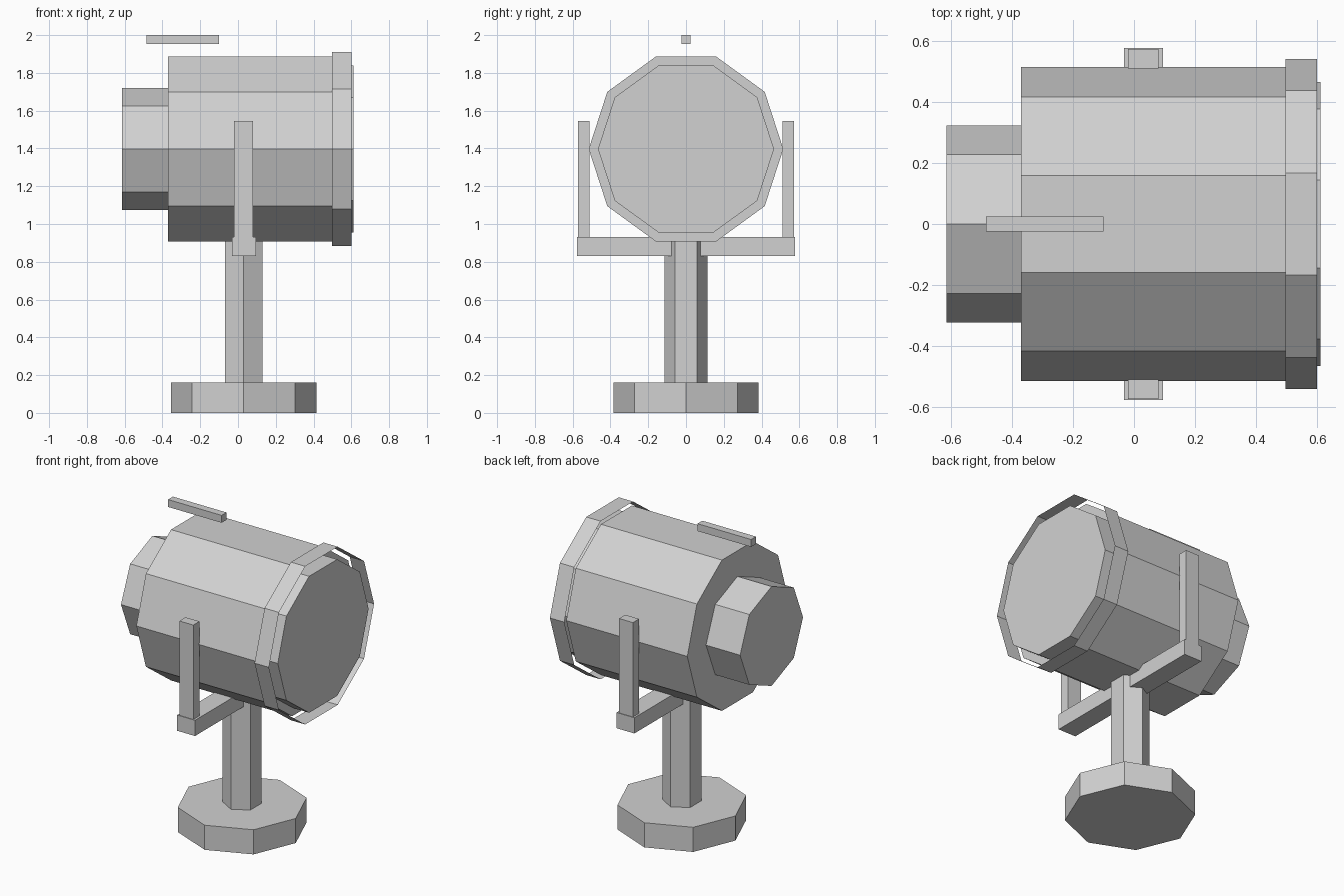
import bpy
import bmesh
from math import radians
from mathutils import Matrix, Vector

cube = bpy.data.objects.get("Cube")
if cube:
    bpy.data.objects.remove(cube, do_unlink=True)

GREY = (0.64, 0.64, 0.64, 1.0)
metal = bpy.data.materials.new("light grey metal")
metal.use_nodes = True
metal.diffuse_color = GREY
metal.node_tree.nodes["Principled BSDF"].inputs["Base Color"].default_value = GREY


def finish(name, bm):
    bmesh.ops.recalc_face_normals(bm, faces=bm.faces)
    mesh = bpy.data.meshes.new(name)
    bm.to_mesh(mesh)
    bm.free()
    mesh.materials.append(metal)
    obj = bpy.data.objects.new(name, mesh)
    bpy.context.collection.objects.link(obj)
    return obj


def box(name, low, high):
    low, high = Vector(low), Vector(high)
    bm = bmesh.new()
    bmesh.ops.create_cube(bm, size=1)
    bmesh.ops.scale(bm, vec=high - low, verts=bm.verts)
    bmesh.ops.translate(bm, vec=(low + high) / 2, verts=bm.verts)
    return finish(name, bm)


def prism(name, sides, radius, start, end, along_x=False, capped=True):
    """Regular prism between two points, with a corner on the y axis."""
    start, end = Vector(start), Vector(end)
    bm = bmesh.new()
    bmesh.ops.create_cone(bm, cap_ends=capped, segments=sides, radius1=radius,
                          radius2=radius, depth=(end - start).length)
    turn = Matrix.Rotation(radians(90), 4, "Y") if along_x else Matrix()
    bmesh.ops.transform(bm, verts=bm.verts,
                        matrix=Matrix.Translation((start + end) / 2) @ turn)
    return finish(name, bm)


# Stand
STAND_X = 0.03
prism("base", 8, 0.385, (STAND_X, 0, 0), (STAND_X, 0, 0.16))
prism("post", 6, 0.115, (STAND_X, 0, 0.16), (STAND_X, 0, 0.92))

# Yoke
box("yoke_crossbar", (-0.033, -0.577, 0.83), (0.095, 0.577, 0.932))
for name, side in (("left_yoke_arm", -1), ("right_yoke_arm", 1)):
    inner, outer = sorted((side * 0.51, side * 0.573))
    box(name.replace("left", "front").replace("right", "back"),
        (-0.02, inner, 0.932), (0.08, outer, 1.545))

# Lamp housing, open hood ring and lens
AXIS_Z = 1.397


def lamp_part(name, sides, radius, x0, x1, capped=True):
    return prism(name, sides, radius, (x0, 0, AXIS_Z), (x1, 0, AXIS_Z), True, capped)


lamp_part("lamp_housing", 10, 0.515, -0.37, 0.5)
lamp_part("rear_cap", 8, 0.323, -0.615, -0.37)
lamp_part("hood_ring", 10, 0.54, 0.497, 0.6, capped=False)
lamp_part("lens", 10, 0.466, 0.48, 0.612)

# Handle bar above the housing
box("top_handle", (-0.485, -0.025, 1.952), (-0.1, 0.025, 2.0))
